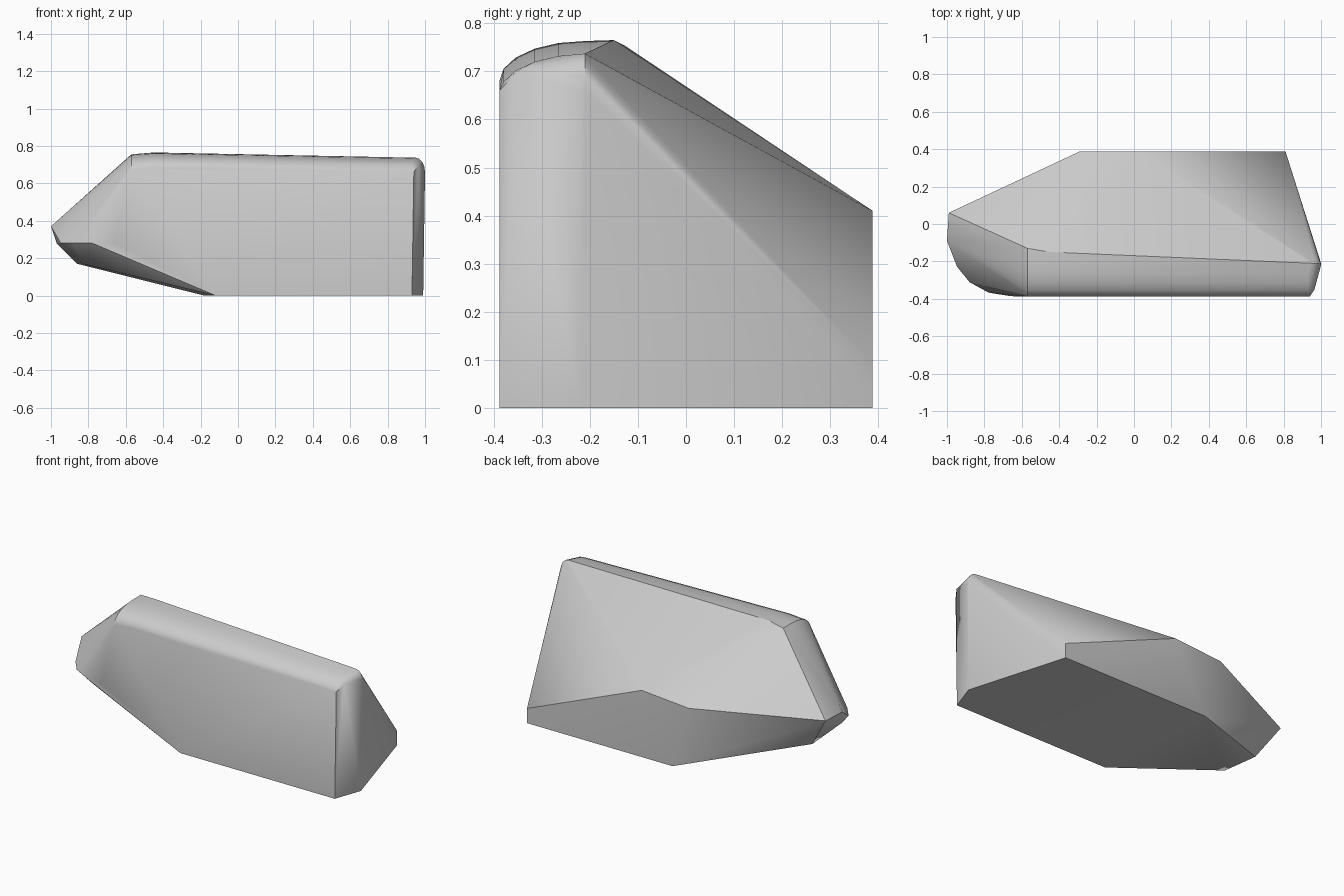
import bpy
import bmesh
import math

cube = bpy.data.objects.get("Cube")
if cube:
    bpy.data.objects.remove(cube, do_unlink=True)


def make_material(name, value):
    material = bpy.data.materials.new(name)
    material.use_nodes = True
    colour = (value, value, value, 1)
    material.diffuse_color = colour
    shader = material.node_tree.nodes["Principled BSDF"]
    shader.inputs["Base Color"].default_value = colour
    shader.inputs["Roughness"].default_value = 0.8
    return material


def rounded(start, end, steps=5):
    """Quarter ellipse that leaves start along the second axis."""
    points = []
    for i in range(steps + 1):
        angle = math.pi / 2 * i / steps
        u = end[0] + (start[0] - end[0]) * math.cos(angle)
        v = start[1] + (end[1] - start[1]) * math.sin(angle)
        points.append((u, v))
    return points


corners = []

# Rounded ridge along the top front edge
for x, drop in ((-0.57, 0.008), (-0.45, 0), (0.93, 0.027)):
    for y, z in rounded((-0.388, 0.68), (-0.21, 0.763)):
        corners.append((x, y, z - drop))
corners += [(-0.57, -0.13, 0.755), (-0.45, -0.15, 0.765)]

# Rounded upright edge at the left end
for x, y in rounded((0.94, -0.388), (1, -0.22)):
    corners += [(x - 0.01, y, 0), (x, y, 0.66)]
for x, z in rounded((1, 0.66), (0.95, 0.737), 4):
    corners.append((x, -0.21, z))
corners.append((0.965, -0.35, 0.7))

# Flat back with a raised crest
back = [(0.81, 0), (0.81, 0.09), (0.03, 0.41), (-0.29, 0.385), (-0.18, 0)]
corners += [(x, 0.388, z) for x, z in back]

# Tapered nose at the right end
corners += [(-0.99, 0.06, 0.37), (-1, -0.09, 0.37)]
for x, y in rounded((-0.97, -0.13), (-0.66, -0.386), 4):
    corners.append((x, y, 0.28))

# Chamfered underside
corners += [(-0.86, 0, 0.17), (-0.83, -0.22, 0.17), (-0.12, -0.388, 0)]

# Wrap the corners into one solid stone
mesh = bpy.data.meshes.new("rock")
bm = bmesh.new()
for corner in corners:
    bm.verts.new(corner)
hull = bmesh.ops.convex_hull(bm, input=bm.verts)
spare = {v for v in hull["geom_interior"] if isinstance(v, bmesh.types.BMVert)}
bmesh.ops.delete(bm, geom=list(spare), context="VERTS")
bmesh.ops.dissolve_limit(bm, angle_limit=math.radians(1), verts=bm.verts, edges=bm.edges)
bmesh.ops.recalc_face_normals(bm, faces=bm.faces)
bm.to_mesh(mesh)
bm.free()

rock = bpy.data.objects.new("rock", mesh)
bpy.context.collection.objects.link(rock)
mesh.materials.append(make_material("stone grey", 0.6))

bpy.ops.object.select_all(action="DESELECT")
rock.select_set(True)
bpy.context.view_layer.objects.active = rock
bpy.ops.object.shade_smooth_by_angle(angle=math.radians(30))
